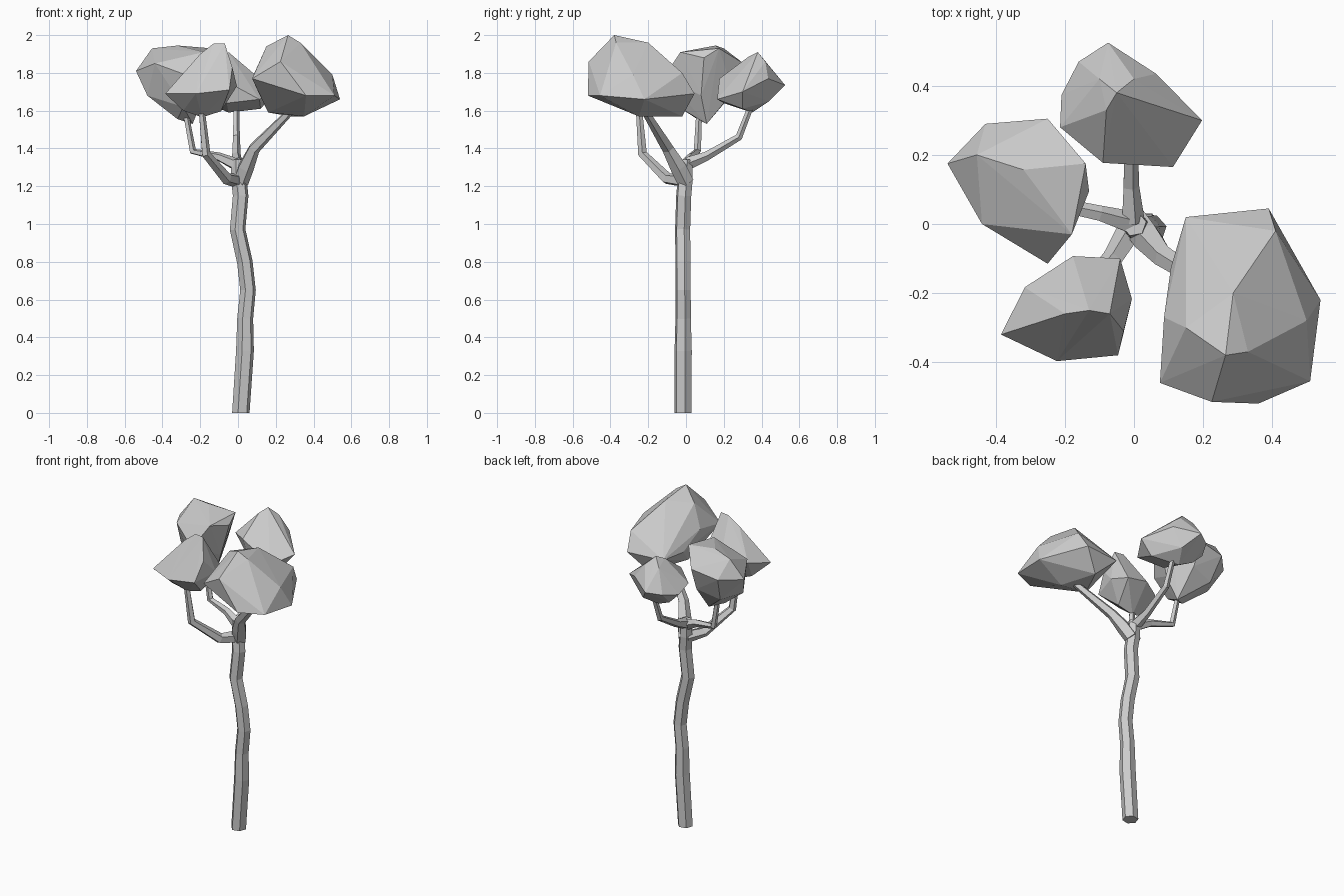
import bpy, bmesh, math
from mathutils import Vector


def finish(bm, name):
    bmesh.ops.recalc_face_normals(bm, faces=bm.faces[:])
    mesh = bpy.data.meshes.new(name)
    bm.to_mesh(mesh)
    bm.free()
    obj = bpy.data.objects.new(name, mesh)
    bpy.context.collection.objects.link(obj)
    return obj


def tube(name, path, radii, sides, turn=0.0):
    """Faceted tube along a path, one ring per path point."""
    bm = bmesh.new()
    pts = [Vector(p) for p in path]
    rings = []
    for i, (p, r) in enumerate(zip(pts, radii)):
        d = (pts[min(i + 1, len(pts) - 1)] - pts[max(i - 1, 0)]).normalized()
        if i == 0 and p.z == 0:
            d = Vector((0, 0, 1))
        rot = Vector((0, 0, 1)).rotation_difference(d)
        ring = []
        for k in range(sides):
            a = turn + math.tau * k / sides
            ring.append(bm.verts.new(p + rot @ Vector((r * math.cos(a), r * math.sin(a), 0))))
        rings.append(ring)
    for lo, hi in zip(rings, rings[1:]):
        for k in range(sides):
            n = (k + 1) % sides
            bm.faces.new((lo[k], lo[n], hi[n], hi[k]))
    bm.faces.new(rings[0][::-1])
    bm.faces.new(rings[-1])
    return finish(bm, name)


def clump(name, points):
    """Faceted foliage mass: convex hull of a few corner points."""
    bm = bmesh.new()
    for p in points:
        bm.verts.new(p)
    bmesh.ops.convex_hull(bm, input=bm.verts[:])
    bmesh.ops.delete(bm, geom=[v for v in bm.verts if not v.link_faces], context='VERTS')
    return finish(bm, name)


# Trunk
tube("trunk",
     [(.015, -.015, 0), (.037, -.015, .33), (.038, -.015, .5), (.053, -.015, .65),
      (.036, -.016, .8), (-.002, -.018, .97), (.014, -.012, 1.15), (.004, -.004, 1.24),
      (0, 0, 1.34)],
     [.047, .048, .043, .042, .042, .042, .042, .042, .036], 6, 0.2)

# Branches
tube("branch_right", [(.01, 0, 1.22), (.04, -.04, 1.30), (.085, -.095, 1.40), (.3, -.23, 1.62)],
     [.045, .045, .033, .019], 5)
tube("branch_front", [(0, 0, 1.23), (-.06, -.1, 1.24), (-.17, -.23, 1.37), (-.195, -.25, 1.62)],
     [.04, .032, .025, .017], 5)
tube("branch_left", [(0, 0, 1.31), (-.1, .03, 1.355), (-.24, .06, 1.385), (-.28, .07, 1.6)],
     [.036, .024, .02, .016], 5)
tube("branch_back", [(-.005, .01, 1.32), (-.01, .11, 1.36), (-.01, .28, 1.46), (-.01, .35, 1.64)],
     [.036, .025, .02, .016], 5)

# Foliage clumps
clump("foliage_right", [
    (.15, .02, 1.69), (.39, .045, 1.69), (.41, -.02, 1.80), (.54, -.22, 1.66),
    (.51, -.455, 1.68), (.36, -.52, 1.68), (.225, -.515, 1.86), (.075, -.46, 1.77),
    (.087, -.27, 1.80), (.265, -.38, 2.0), (.287, -.2, 1.96), (.15, -.3, 1.94),
    (.33, -.37, 1.96), (.5, -.28, 1.79), (.35, -.25, 1.57), (.16, -.25, 1.59),
    (.28, -.02, 1.57), (.107, -.125, 1.70)])
clump("foliage_left", [
    (-.43, .29, 1.82), (-.25, .305, 1.85), (-.14, .175, 1.93), (-.13, .095, 1.88),
    (-.18, -.03, 1.91), (-.25, -.115, 1.78), (-.44, 0, 1.85), (-.54, .175, 1.81),
    (-.32, .157, 1.945), (-.455, .2, 1.93), (-.48, .1, 1.68), (-.32, .06, 1.555),
    (-.24, .11, 1.53), (-.18, .08, 1.68), (-.25, .25, 1.70), (-.4, .22, 1.66),
    (-.29, -.04, 1.62)])
clump("foliage_back", [
    (-.075, .525, 1.735), (.064, .435, 1.77), (.197, .3, 1.70), (.113, .165, 1.66),
    (-.09, .177, 1.77), (-.214, .28, 1.74), (-.21, .374, 1.70), (-.16, .47, 1.72),
    (-.05, .38, 1.91), (-.08, .33, 1.885), (-.1, .42, 1.86), (.0, .42, 1.86),
    (-.05, .35, 1.59), (.12, .3, 1.61), (-.06, .2, 1.64), (-.14, .37, 1.63),
    (.0, .44, 1.65)])
clump("foliage_front", [
    (-.177, -.093, 1.72), (-.04, -.1, 1.70), (-.006, -.217, 1.73), (-.03, -.31, 1.83),
    (-.046, -.38, 1.71), (-.223, -.397, 1.69), (-.385, -.32, 1.69), (-.316, -.183, 1.72),
    (-.13, -.25, 1.955), (-.07, -.26, 1.955), (-.2, -.26, 1.9), (-.09, -.25, 1.597),
    (-.19, -.24, 1.565), (-.29, -.26, 1.6)])
